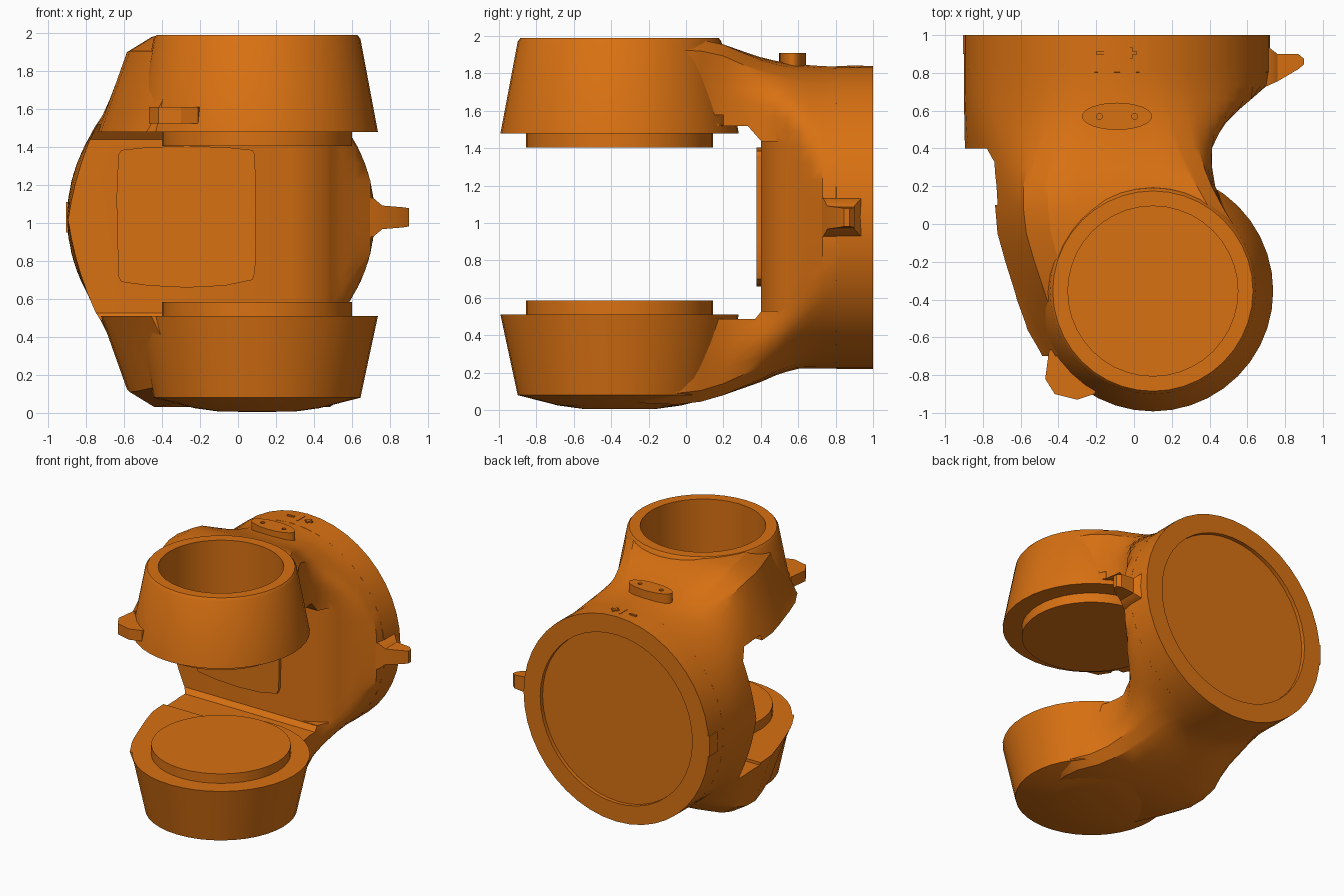
import bpy, bmesh, math

if "Cube" in bpy.data.objects:
    bpy.data.objects.remove(bpy.data.objects["Cube"], do_unlink=True)

ORANGE = (0.69, 0.165, 0.006, 1.0)
mat = bpy.data.materials.new("orange_plastic")
mat.use_nodes = True
mat.diffuse_color = ORANGE
bsdf = next(n for n in mat.node_tree.nodes if n.type == 'BSDF_PRINCIPLED')
bsdf.inputs["Base Color"].default_value = ORANGE
bsdf.inputs["Roughness"].default_value = 0.6

CX, CY = 0.1, -0.355      # centre of the jaws
BX, BZ = -0.09, 1.03      # centre of the round back
BR = 0.81                 # radius of the round back


def make(name, bm):
    bmesh.ops.recalc_face_normals(bm, faces=bm.faces)
    me = bpy.data.meshes.new(name)
    bm.to_mesh(me)
    bm.free()
    me.materials.append(mat)
    ob = bpy.data.objects.new(name, me)
    bpy.context.collection.objects.link(ob)
    return ob


def loft(name, rings):
    """Skin a list of equal-length point rings and cap both ends."""
    bm = bmesh.new()
    rows = [[bm.verts.new(p) for p in r] for r in rings]
    n = len(rows[0])
    for a, b in zip(rows, rows[1:]):
        for i in range(n):
            j = (i + 1) % n
            bm.faces.new((a[i], a[j], b[j], b[i]))
    bm.faces.new(rows[0])
    bm.faces.new(rows[-1][::-1])
    return make(name, bm)


def prism(name, outline, z0, z1):
    return loft(name, [[(x, y, z) for x, y in outline] for z in (z0, z1)])


def box(name, x, y, z):
    return prism(name, ((x[0], y[0]), (x[1], y[0]), (x[1], y[1]), (x[0], y[1])), *z)


def lathe(name, prof, centre, axis='Z', n=40):
    """Revolve a closed (radius, height) outline; radius 0 collapses to a pole."""
    bm = bmesh.new()
    rows = []
    for k in range(n):
        t = 2 * math.pi * k / n
        row = []
        for r, h in prof:
            a, b = r * math.cos(t), r * math.sin(t)
            p = (a, b, h) if axis == 'Z' else (a, h, b)
            row.append(bm.verts.new([p[i] + centre[i] for i in range(3)]))
        rows.append(row)
    m = len(prof)
    for k in range(n):
        a, b = rows[k], rows[(k + 1) % n]
        for i in range(m):
            j = (i + 1) % m
            if prof[i][0] or prof[j][0]:
                bm.faces.new((a[i], a[j], b[j], b[i]))
    bmesh.ops.remove_doubles(bm, verts=bm.verts, dist=1e-5)
    return make(name, bm)


def cut(ob, *cutters):
    for c in cutters:
        c.hide_render = True
        m = ob.modifiers.new("cut", 'BOOLEAN')
        m.operation, m.solver, m.object = 'DIFFERENCE', 'EXACT', c
    dg = bpy.context.evaluated_depsgraph_get()
    me = bpy.data.meshes.new_from_object(ob.evaluated_get(dg))
    ob.modifiers.clear()
    ob.data = me
    for c in cutters:
        bpy.data.objects.remove(c, do_unlink=True)


def section(y, shoulder, top, xr, zb, zt, w, steps=5):
    """Cross-section at depth y: slant-sided jaw (w=0) to round back (w=1), clipped at xr."""
    mid, half = (zt + zb) / 2, (zt - zb) / 2
    keys = ((0, xr, 0), (34, xr, 0.48), (62, xr - 0.015, half - 0.06), (75, xr - 0.09, half),
            (105, top + 0.13, half), (118, top, half - 0.08), (146, shoulder, 0.48), (180, -0.89, 0))
    upper = []
    for (a0, x0, z0), (a1, x1, z1) in zip(keys, keys[1:]):
        for k in range(steps):
            f = k / steps
            t = math.radians(a0 + (a1 - a0) * f)
            x = (x0 + (x1 - x0) * f) * (1 - w) + (BX + BR * math.cos(t)) * w
            z = (z0 + (z1 - z0) * f) * (1 - w) + half * math.sin(t) * w
            upper.append((min(x, xr), z))
    upper.append((-0.89 * (1 - w) + (BX - BR) * w, 0))
    pts = upper + [(x, -z) for x, z in upper[-2:0:-1]]
    return [(x, y, mid + z) for x, z in pts]


# C-shaped body: y, left shoulder, left top edge, right wall, bottom, top, roundness
body = loft("body", [section(*s) for s in (
    (-0.70, -0.47, -0.28, 0.30, 0.065, 1.97, 0),
    (-0.56, -0.55, -0.36, 0.44, 0.06, 1.98, 0),
    (-0.40, -0.61, -0.46, 0.54, 0.05, 1.985, 0),
    (-0.19, -0.68, -0.53, 0.58, 0.035, 1.985, 0),
    (-0.05, -0.72, -0.57, 0.57, 0.03, 1.985, 0),
    (0.08, -0.73, -0.585, 0.49, 0.045, 1.98, 0),
    (0.20, -0.735, -0.59, 0.43, 0.08, 1.955, 0.03),
    (0.30, -0.74, -0.59, 0.413, 0.115, 1.92, 0.25),
    (0.40, -0.745, -0.59, 0.412, 0.15, 1.887, 0.5),
    (0.48, -0.75, -0.58, 0.45, 0.185, 1.868, 0.7),
    (0.54, -0.75, -0.56, 0.49, 0.205, 1.858, 0.8),
    (0.60, -0.75, -0.55, 0.55, 0.22, 1.85, 0.9),
    (0.66, -0.75, -0.55, 0.62, 0.222, 1.845, 0.96),
    (0.73, -0.75, -0.55, 0.70, 0.222, 1.84, 1),
    (0.82, -0.75, -0.55, 0.72, 0.222, 1.838, 1))])

# Gap between the jaws, bevelled wall edge, and the bore through the upper jaw
gap = ((-1.2, 0.51), (0.1, 0.51), (0.1, 0.488), (0.37, 0.488), (0.40, 0.525),
       (0.40, 1.44), (0.33, 1.52), (0.1, 1.52), (0.1, 1.48), (-1.2, 1.48))
slot = loft("slot_cutter", [[(x, y, z) for y, z in gap] for x in (-1.3, 1.3)])
bevel = prism("bevel_cutter", ((0.28, 0.399), (0.28, 0.3), (0.7, 0.3), (0.7, 0.62), (0.5, 0.52)),
              0.53, 1.435)
bore = lathe("bore_cutter", [(0, 1.2), (0.455, 1.2), (0.455, 2.2), (0, 2.2)], (CX, CY, 0))
cut(body, slot, bevel, bore)

# Upper jaw: tapered collar, open at the top, with a closed lower lip
lathe("upper_collar", [(0, 1.405), (0.5, 1.405), (0.5, 1.48), (0.637, 1.48), (0.545, 1.97),
                       (0.53, 1.99), (0.45, 1.99), (0.45, 1.425), (0, 1.425)], (CX, CY, 0))

# Lower jaw: tapered cup with a shallow domed underside and a raised pad
lathe("lower_cup", [(0, 0.005), (0.2, 0.007), (0.33, 0.025), (0.545, 0.08),
                    (0.637, 0.51), (0, 0.51)], (CX, CY, 0))
lathe("lower_pad", [(0, 0.50), (0.5, 0.50), (0.5, 0.585), (0, 0.585)], (CX, CY, 0))

# Round back housing with a recessed cover
lathe("back_ring", [(0, 0.80), (0.805, 0.80), (BR, 0.805), (BR, 1.0), (0.665, 1.0),
                    (0.665, 0.97), (0, 0.97)], (BX, 0, BZ), 'Y', 44)
box("side_catch", (-0.905, -0.80), (0.90, 1.0), (0.95, 1.11))

# Raised panel on the inner wall, with softly bowed edges
panel = []
for sx, sz, pts in ((1, 1, ((0, .375), (.2, .37), (.345, .355), (.36, .33))),
                    (1, -1, ((.365, .1), (.36, .29), (.345, .33), (.2, .36))),
                    (-1, -1, ((0, .37), (.2, .36), (.345, .34), (.36, .31))),
                    (-1, 1, ((.37, .1), (.36, .33), (.345, .355), (.2, .37)))):
    panel += [(-0.27 + sx * px, 1.03 + sz * pz) for px, pz in pts]
loft("inner_panel", [[(x, y, z) for x, z in panel] for y in (0.378, 0.42)])

# Side lug, tapering outwards
loft("side_lug", [[(x, y0, BZ - h), (x, y1, BZ - h), (x, y1, BZ + h), (x, y0, BZ + h)]
                  for x, y0, y1, h in ((0.66, 0.71, 0.94, 0.11), (0.715, 0.735, 0.935, 0.10),
                                       (0.76, 0.755, 0.90, 0.062), (0.87, 0.82, 0.90, 0.053),
                                       (0.90, 0.845, 0.875, 0.048))])

# Small lug on the front of the upper collar
prism("front_lug", ((-0.30, -0.6), (-0.45, -0.67), (-0.47, -0.82), (-0.42, -0.90),
                    (-0.30, -0.93), (-0.21, -0.90), (-0.15, -0.80)), 1.525, 1.61)

# Oval top button with two pin holes
button = prism("top_button", [(BX + 0.185 * math.cos(k * math.pi / 16),
                               0.57 + 0.072 * math.sin(k * math.pi / 16)) for k in range(32)],
               1.80, 1.91)
cut(button, *[lathe("pin_cutter", [(0, 1.87), (0.016, 1.87), (0.016, 1.95), (0, 1.95)],
                    (BX + dx, 0.57, 0), n=12) for dx in (-0.093, 0.093)])

# Direction marks on top of the back housing
for name, x, hx, hy in (("minus_bar", -0.17, 0.03, 0.008), ("plus_bar", -0.015, 0.03, 0.008),
                        ("plus_stem", -0.015, 0.008, 0.03), ("index_mark", -0.085, 0.005, 0.045)):
    box(name, (x - hx, x + hx), (0.905 - hy, 0.905 + hy), (1.82, 1.843))

# Smooth curved surfaces, keeping hard edges crisp
for ob in bpy.context.scene.objects:
    ob.select_set(ob.type == 'MESH')
bpy.context.view_layer.objects.active = body
bpy.ops.object.shade_smooth_by_angle(angle=math.radians(30))
